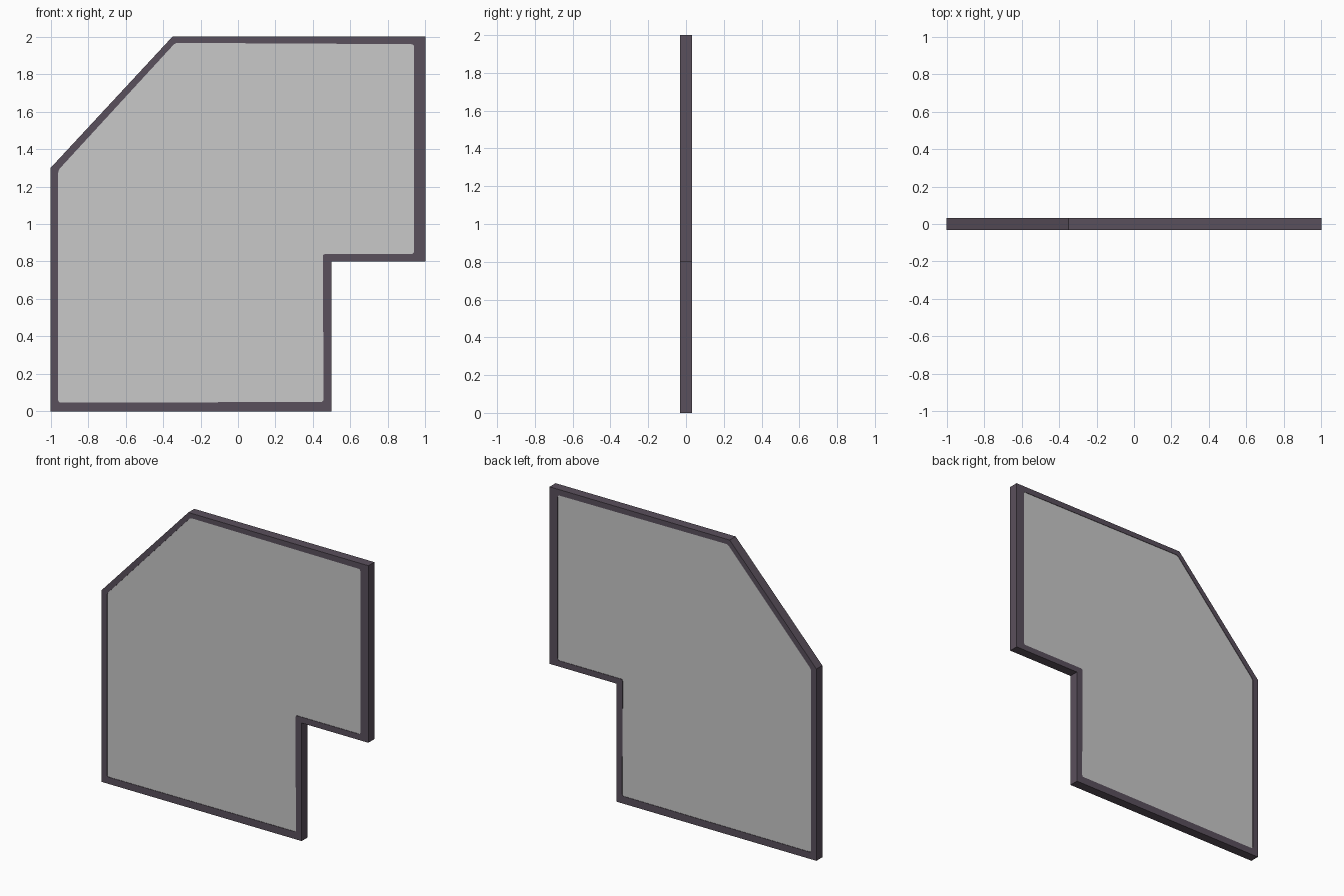
import bpy, math
from mathutils import Vector

if "Cube" in bpy.data.objects:
    bpy.data.objects.remove(bpy.data.objects["Cube"])

OUTER = [(-1, 0), (0.5, 0), (0.5, 0.8), (1, 0.8), (1, 2), (-0.35, 2), (-1, 1.3)]
INNER = [(-0.96, 0.046), (0.457, 0.05), (0.453, 0.84), (0.94, 0.84),
         (0.94, 1.96), (-0.335, 1.967), (-0.96, 1.287)]


def material(name, rgb):
    m = bpy.data.materials.new(name)
    m.diffuse_color = (*rgb, 1)
    m.use_nodes = True
    m.node_tree.nodes["Principled BSDF"].inputs["Base Color"].default_value = m.diffuse_color
    return m


def rounded(points, r, steps=3):
    """Replace every corner with a small curve."""
    out = []
    for i, p in enumerate(points):
        p = Vector(p)
        a = p + (Vector(points[i - 1]) - p).normalized() * r
        b = p + (Vector(points[(i + 1) % len(points)]) - p).normalized() * r
        for k in range(steps + 1):
            t = k / steps
            out.append(a * (1 - t) ** 2 + p * 2 * t * (1 - t) + b * t * t)
    return out


def slab(name, loops, half, mat):
    """Upright flat slab from closed outlines; a second outline is a hole."""
    cu = bpy.data.curves.new(name, 'CURVE')
    cu.dimensions = '2D'
    cu.fill_mode = 'BOTH'
    cu.extrude = half
    for loop in loops:
        s = cu.splines.new('POLY')
        s.points.add(len(loop) - 1)
        for pt, (x, z) in zip(s.points, loop):
            pt.co = (x, z, 0, 1)
        s.use_cyclic_u = True
    cu.materials.append(mat)
    ob = bpy.data.objects.new(name, cu)
    bpy.context.collection.objects.link(ob)
    ob.rotation_euler.x = math.pi / 2
    bpy.ops.object.select_all(action='DESELECT')
    ob.select_set(True)
    bpy.context.view_layer.objects.active = ob
    bpy.ops.object.convert(target='MESH')
    bpy.ops.object.transform_apply(location=False, rotation=True, scale=False)
    bpy.ops.object.shade_flat()
    return ob


frame_mat = material("dark plum grey", (0.102, 0.08, 0.107))
glass_mat = material("light grey glass", (0.58, 0.58, 0.58))

# Border frame around the opening, and the pane filling it
opening = rounded(INNER, 0.015)
slab("window_frame", [OUTER, opening], 0.032, frame_mat)
slab("glass_pane", [opening], 0.029, glass_mat)
